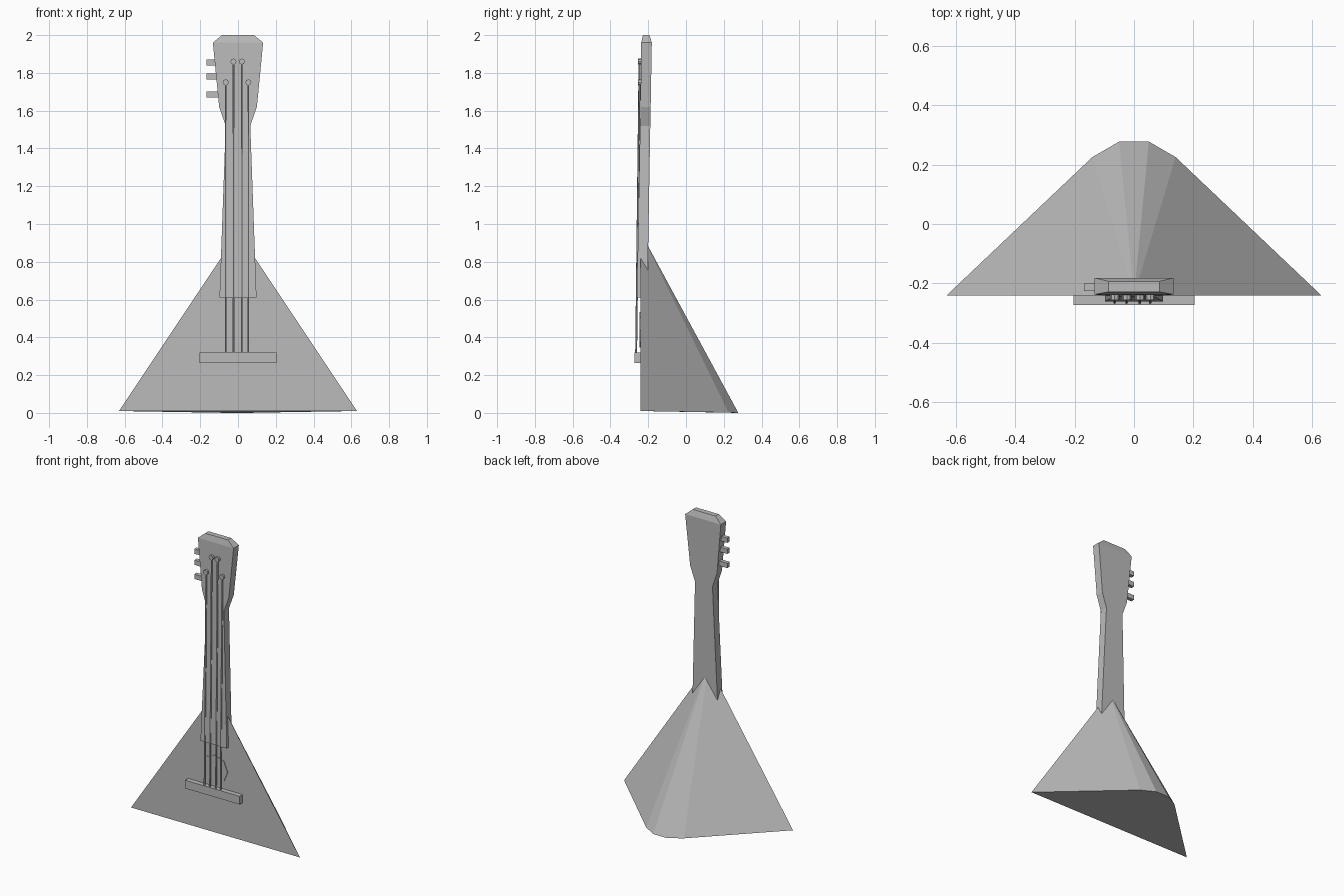
import bpy, bmesh, math
from mathutils import Vector

cube = bpy.data.objects.get("Cube")
if cube:
    bpy.data.objects.remove(cube)

grey = bpy.data.materials.new("plain grey")
grey.use_nodes = True
grey.diffuse_color = (0.5, 0.5, 0.5, 1)
grey.node_tree.nodes["Principled BSDF"].inputs["Base Color"].default_value = (0.5, 0.5, 0.5, 1)


def finish(name, bm):
    bmesh.ops.recalc_face_normals(bm, faces=bm.faces)
    mesh = bpy.data.meshes.new(name)
    bm.to_mesh(mesh)
    bm.free()
    mesh.materials.append(grey)
    obj = bpy.data.objects.new(name, mesh)
    bpy.context.collection.objects.link(obj)
    return obj


def box(name, low, high):
    bm = bmesh.new()
    bmesh.ops.create_cube(bm, size=1)
    for v in bm.verts:
        v.co = [l + (h - l) * (c + 0.5) for l, h, c in zip(low, high, v.co)]
    return finish(name, bm)


def rod(name, start, end, radius, sides=8, turn=0):
    start, end = Vector(start), Vector(end)
    axis = end - start
    bm = bmesh.new()
    bmesh.ops.create_cone(bm, cap_ends=True, segments=sides, radius1=radius,
                          radius2=radius, depth=axis.length)
    bm.transform(axis.to_track_quat("Z", "Y").to_matrix().to_4x4())
    bmesh.ops.translate(bm, verts=bm.verts, vec=(start + end) / 2)
    return finish(name, bm)


# Body: a pyramid with a flat front and a faceted back
bm = bmesh.new()
half = [(0.63, -0.24, 0.01), (0.14, 0.225, 0.002), (0.05, 0.277, 0)]
ring = half + [(-x, y, z) for x, y, z in reversed(half)]
base = [bm.verts.new(p) for p in ring]
apex = bm.verts.new((0, -0.24, 0.955))
bm.faces.new(base)
for a, b in zip(base, base[1:] + base[:1]):
    bm.faces.new((a, b, apex))
finish("body", bm)

# Neck and headstock: lofted sections of (height, half width, front, back)
sections = [(0.61, 0.098, -0.26, -0.205), (1.52, 0.065, -0.243, -0.189),
            (1.62, 0.10, -0.241, -0.187), (1.96, 0.133, -0.237, -0.181),
            (2.0, 0.085, -0.228, -0.193)]
bm = bmesh.new()
loops = [[bm.verts.new(p) for p in ((-w, f, z), (w, f, z), (w, b, z), (-w, b, z))]
         for z, w, f, b in sections]
bm.faces.new(loops[0])
bm.faces.new(loops[-1])
for low, high in zip(loops, loops[1:]):
    for i in range(4):
        j = (i + 1) % 4
        bm.faces.new((low[i], low[j], high[j], high[i]))
finish("neck_and_headstock", bm)

# Sound hole plate and bridge
rod("sound_hole", (0, -0.236, 0.44), (0, -0.245, 0.44), 0.093)
box("bridge", (-0.203, -0.272, 0.265), (0.203, -0.238, 0.32))

# Strings with their pegs on the headstock
for i, (x, z) in enumerate([(-0.065, 1.75), (-0.024, 1.86), (0.02, 1.86), (0.055, 1.75)], 1):
    rod(f"string_{i}", (x, -0.264, 0.31), (x, -0.246, z), 0.005, 6)
    rod(f"string_peg_{i}", (x, -0.235, z), (x, -0.255, z), 0.016)

# Tuning keys along the right edge of the headstock
for i, z in enumerate((1.685, 1.78, 1.855), 1):
    box(f"tuning_key_{i}", (-0.168, -0.226, z - 0.016), (-0.09, -0.2, z + 0.016))
